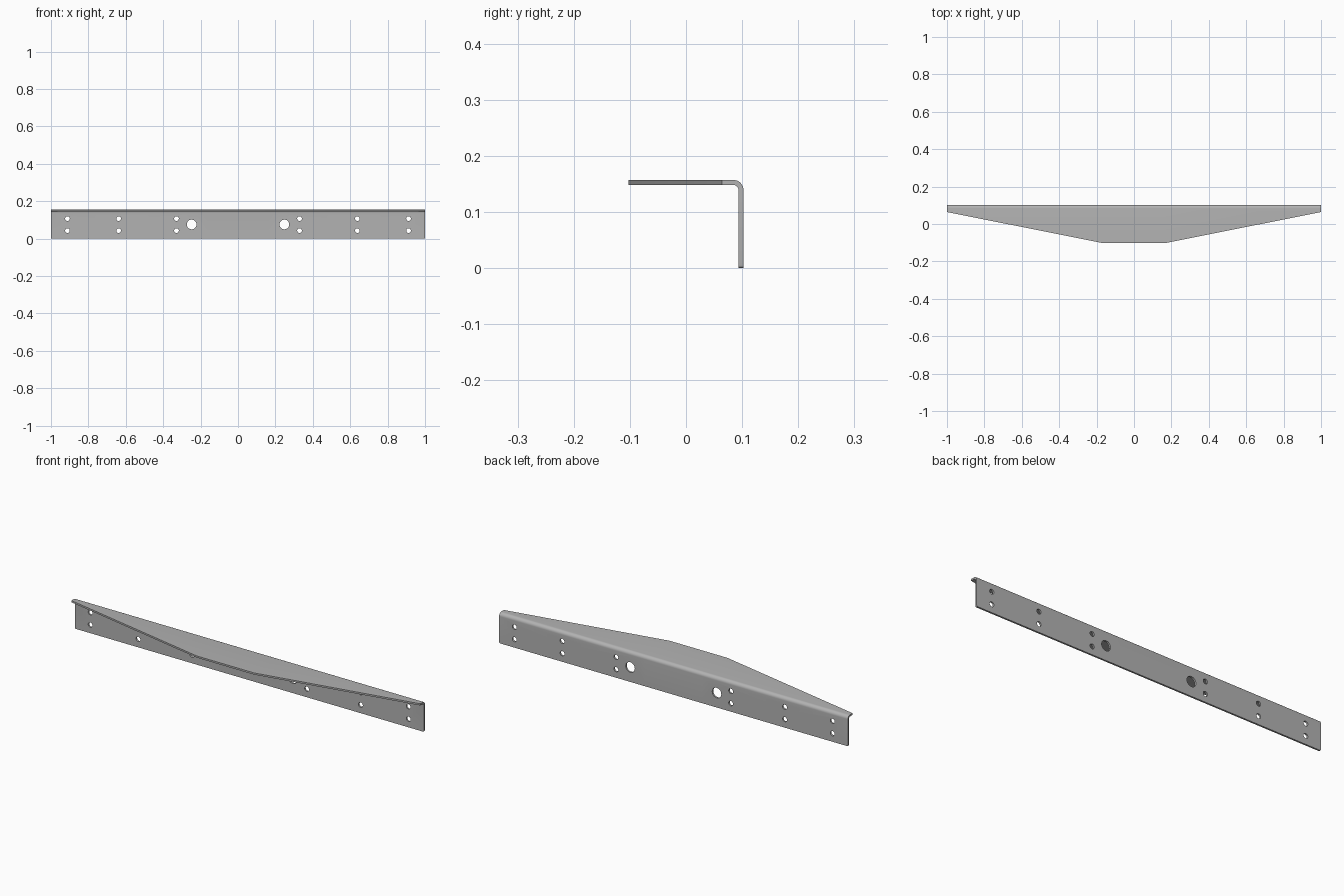
import bpy
import bmesh
from math import sin, cos, pi, radians

if "Cube" in bpy.data.objects:
    bpy.data.objects.remove(bpy.data.objects["Cube"])

BACK, FRONT, TOP = 0.1025, -0.1025, 0.157
THICK, OUTER = 0.009, 0.018
INNER = OUTER - THICK
STEPS = 8

steel = bpy.data.materials.new("grey steel")
steel.use_nodes = True
steel.diffuse_color = (0.45, 0.45, 0.45, 1)
steel.node_tree.nodes["Principled BSDF"].inputs["Base Color"].default_value = (0.45, 0.45, 0.45, 1)


def bend(radius):
    """Quarter arc from the upright web round to the top flange."""
    angles = [pi / 2 * i / STEPS for i in range(STEPS + 1)]
    return [(BACK - OUTER + radius * cos(a), TOP - OUTER + radius * sin(a)) for a in angles]


def section(front):
    """L-shaped cross-section whose flange reaches forward to the given y."""
    return ([(BACK, 0)] + bend(OUTER) + [(front, TOP), (front, TOP - THICK)]
            + bend(INNER)[::-1] + [(BACK - THICK, 0)])


# Bracket: loft the bent section along x, with a flange that tapers to the ends
bm = bmesh.new()
stations = [(-1, 0.064), (-0.165, FRONT), (0.165, FRONT), (1, 0.064)]
rings = [[bm.verts.new((x, y, z)) for y, z in section(front)] for x, front in stations]
count = len(rings[0])
for a, b in zip(rings, rings[1:]):
    for i in range(count):
        j = (i + 1) % count
        bm.faces.new((a[i], a[j], b[j], b[i]))
bm.faces.new(rings[0])
bm.faces.new(rings[-1])

# Slightly rounded lower corners of the web
corners = [e for e in bm.edges
           if all(abs(v.co.x) > 0.99 and v.co.z < 0.001 for v in e.verts)]
bmesh.ops.bevel(bm, geom=corners, offset=0.005, segments=4, profile=0.5, affect='EDGES')
bmesh.ops.recalc_face_normals(bm, faces=bm.faces)
mesh = bpy.data.meshes.new("angle_bracket")
bm.to_mesh(mesh)
bm.free()
mesh.materials.append(steel)
bracket = bpy.data.objects.new("angle_bracket", mesh)
bpy.context.collection.objects.link(bracket)

# Holes through the web: pairs of small bolt holes and two large ones
holes = [(x, z, 0.0125) for x in (0.912, 0.638, 0.329) for z in (0.043, 0.107)]
holes.append((0.248, 0.076, 0.026))
cutters = []
for side in (-1, 1):
    for x, z, radius in holes:
        bpy.ops.mesh.primitive_cylinder_add(
            vertices=32, radius=radius, depth=0.04,
            location=(side * x, BACK - THICK / 2, z), rotation=(pi / 2, 0, 0))
        cutter = bpy.context.object
        cutter.name = "hole_cutter"
        cutter.hide_render = True
        cutter.data.materials.append(steel)
        cutters.append(cutter)
        cut = bracket.modifiers.new("hole", 'BOOLEAN')
        cut.operation = 'DIFFERENCE'
        cut.solver = 'EXACT'
        cut.object = cutter

# Apply the cuts, remove the cutters and smooth the bend
bpy.ops.object.select_all(action='DESELECT')
bracket.select_set(True)
bpy.context.view_layer.objects.active = bracket
for name in [m.name for m in bracket.modifiers]:
    bpy.ops.object.modifier_apply(modifier=name)
for cutter in cutters:
    bpy.data.objects.remove(cutter)
bpy.ops.object.shade_smooth_by_angle(angle=radians(30))
